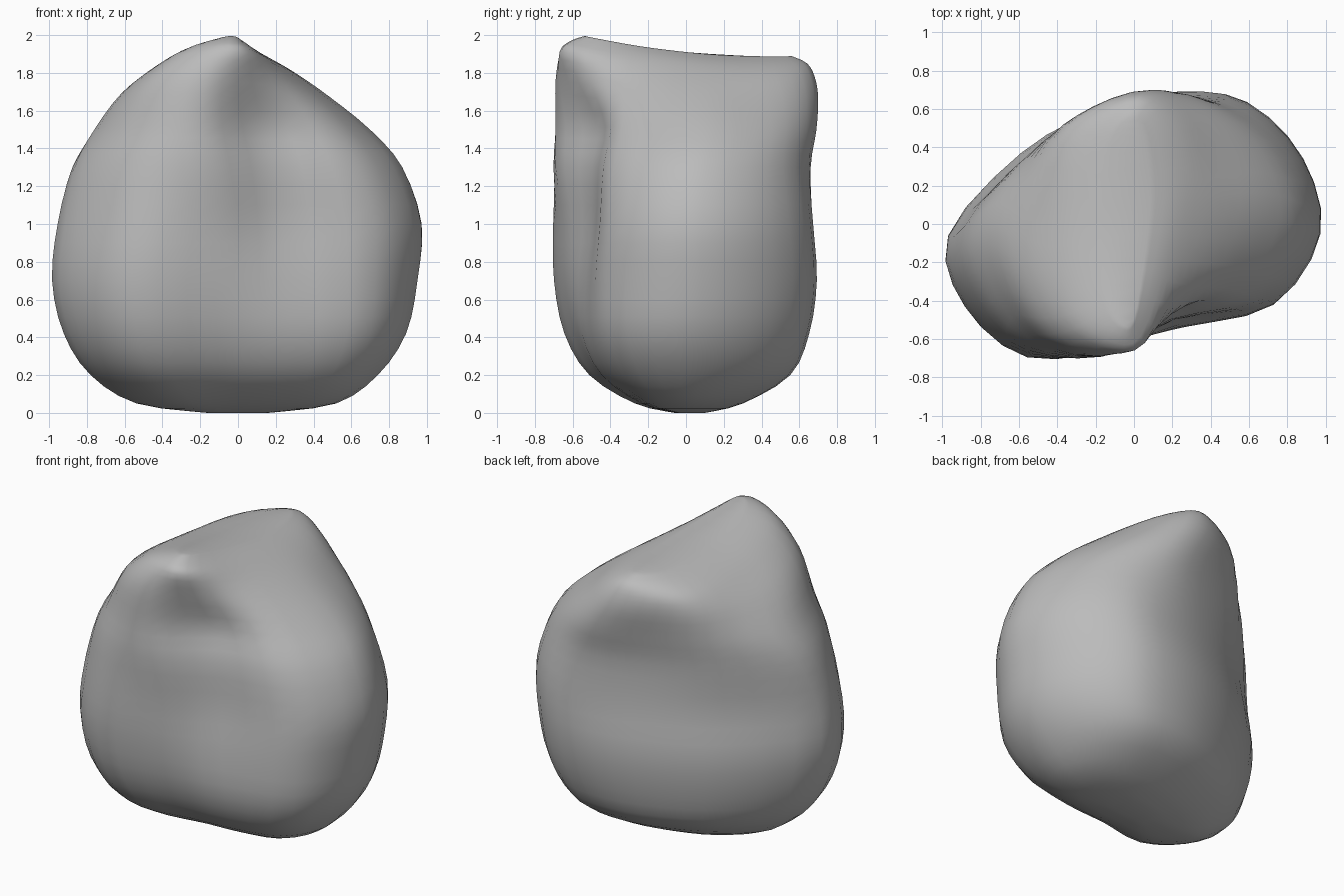
import bpy
import bmesh
from math import radians
from mathutils import Vector

default = bpy.data.objects.get("Cube")
if default:
    bpy.data.objects.remove(default, do_unlink=True)

# Horizontal outlines of the boulder, counter-clockwise from +x
LOW = [(.92, -.06), (.82, .34), (.55, .62), (.2, .67), (-.18, .58), (-.58, .36),
       (-.92, -.06), (-.84, -.42), (-.54, -.66), (-.1, -.6), (.32, -.56), (.74, -.43)]
MIDDLE = [(.97, -.04), (.88, .34), (.6, .62), (.25, .67), (-.17, .57), (-.56, .36),
          (-.96, -.06), (-.87, -.42), (-.55, -.68), (-.12, -.64), (.22, -.49), (.72, -.4)]
UPPER = [(.7, .04), (.62, .36), (.45, .58), (.2, .68), (-.12, .6), (-.45, .43),
         (-.7, .1), (-.72, -.22), (-.52, -.58), (-.18, -.69), (.14, -.47), (.5, -.34)]
RIDGE = [(.3, .05), (.3, .3), (.22, .55), (.05, .68), (-.2, .6), (-.36, .42),
         (-.42, 0), (-.4, -.3), (-.3, -.55), (-.1, -.66), (.06, -.62), (.2, -.3)]
OUTLINES = [LOW, MIDDLE, UPPER, RIDGE]

# Height, x range, y range, and position along the list of outlines
LEVELS = [(0, -.16, .16, -.06, .1, 0),
          (.05, -.53, .52, -.27, .3, 0),
          (.2, -.77, .74, -.51, .55, 0),
          (.42, -.91, .89, -.64, .65, .2),
          (.7, -.97, .95, -.69, .69, .6),
          (1, -.94, .97, -.69, .67, 1),
          (1.3, -.85, .87, -.69, .66, 1.6),
          (1.5, -.74, .7, -.69, .69, 2),
          (1.68, -.6, .48, -.69, .7, 2.55),
          (1.8, -.45, .31, -.66, .68, 3),
          (1.87, -.31, .19, -.6, .64, 3),
          (1.91, -.16, .08, -.53, .56, 3)]
STEPS = 3


def spline(points, closed):
    """Smooth curve passing through every point."""
    count = len(points)

    def pick(i):
        return points[i % count if closed else max(0, min(count - 1, i))]

    result = []
    for i in range(count if closed else count - 1):
        a, b, c, d = (pick(i + k) for k in (-1, 0, 1, 2))
        for step in range(STEPS):
            t = step / STEPS
            result.append(b + (c - a) * t / 2
                          + (a * 2 - b * 5 + c * 4 - d) * t ** 2 / 2
                          + (b * 3 - a - c * 3 + d) * t ** 3 / 2)
    if not closed:
        result.append(points[-1])
    return result


def fit(value, values, low, high):
    """Move a coordinate from the range of its outline to a wanted range."""
    first, last = min(values), max(values)
    return low + (value - first) / (last - first) * (high - low)


def crest_rise(y):
    """Height added along the crest: a peak in front, a gentle saddle behind."""
    return .11 * y * y - .1 * y


def outline(level):
    """Blend two outlines, fit them to the level and raise the crest."""
    z, left, right, front, back, blend = level
    index = min(int(blend), len(OUTLINES) - 2)
    pair = zip(OUTLINES[index], OUTLINES[index + 1])
    flat = [Vector(p).lerp(Vector(q), blend - index) for p, q in pair]
    xs, ys = [p.x for p in flat], [p.y for p in flat]
    weight = max(0, min(1, (z - 1.4) / .4))
    ring = []
    for p in flat:
        x, y = fit(p.x, xs, left, right), fit(p.y, ys, front, back)
        ring.append(Vector((x, y, z + weight * crest_rise(y))))
    return spline(ring, closed=True)


# Loft the outlines, smoothing from bottom to top as well
columns = [spline(list(column), closed=False)
           for column in zip(*(outline(level) for level in LEVELS))]
bm = bmesh.new()
grid = [[bm.verts.new(p) for p in column] for column in columns]
for i, column in enumerate(grid):
    following = grid[(i + 1) % len(grid)]
    for k in range(len(column) - 1):
        bm.faces.new((column[k], following[k], following[k + 1], column[k + 1]))

# Close the underside and the crest
bm.faces.new([column[0] for column in reversed(grid)])
bm.faces.new([column[-1] for column in grid])
bmesh.ops.triangulate(bm, faces=[f for f in bm.faces if len(f.verts) > 4])
bmesh.ops.recalc_face_normals(bm, faces=bm.faces)

mesh = bpy.data.meshes.new("boulder")
bm.to_mesh(mesh)
bm.free()
boulder = bpy.data.objects.new("boulder", mesh)
bpy.context.collection.objects.link(boulder)

# Plain stone colour
stone = bpy.data.materials.new("stone_grey")
stone.use_nodes = True
colour = (.5, .5, .5, 1)
stone.diffuse_color = colour
stone.node_tree.nodes["Principled BSDF"].inputs["Base Color"].default_value = colour
mesh.materials.append(stone)

bpy.context.view_layer.objects.active = boulder
boulder.select_set(True)
bpy.ops.object.shade_smooth_by_angle(angle=radians(60))
